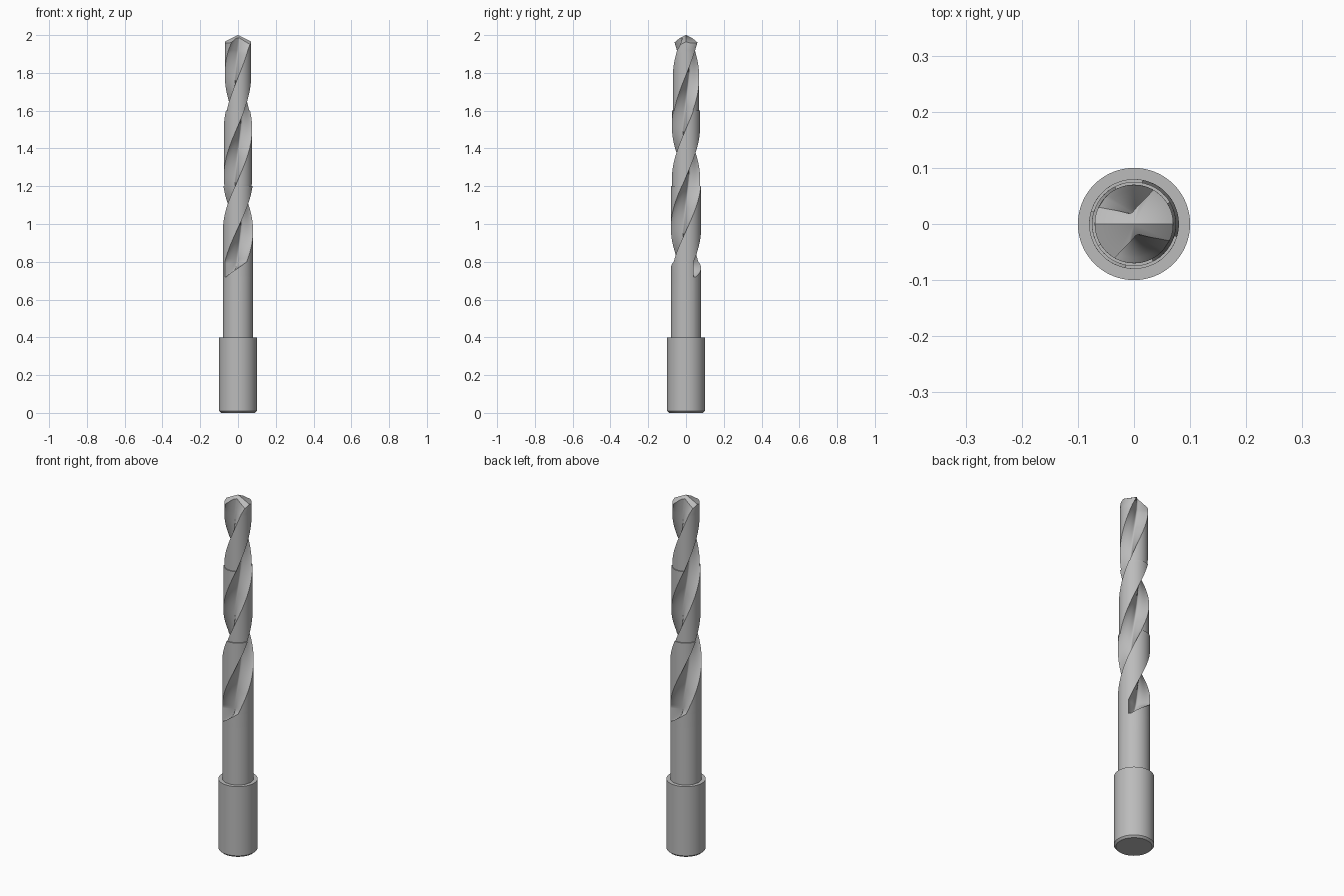
import bpy
import bmesh
from math import sin, cos, pi, radians, sqrt

cube = bpy.data.objects.get("Cube")
if cube:
    bpy.data.objects.remove(cube)

steel = bpy.data.materials.new("steel_grey")
steel.use_nodes = True
STEEL = (0.5, 0.5, 0.5, 1)
steel.diffuse_color = STEEL
steel.node_tree.nodes["Principled BSDF"].inputs["Base Color"].default_value = STEEL

BODY_R, CORE = 0.08, 0.02      # widest fluted radius, web radius
LIP, HEEL = 60, 155            # flute limits in degrees at the tip
TWIST = 333                    # degrees per unit of height
RUNOUT, FLUTE_END, TIP = 0.8, 0.72, 1.97


def finish(bm, name):
    bmesh.ops.recalc_face_normals(bm, faces=bm.faces)
    mesh = bpy.data.meshes.new(name)
    bm.to_mesh(mesh)
    bm.free()
    obj = bpy.data.objects.new(name, mesh)
    bpy.context.collection.objects.link(obj)
    mesh.materials.append(steel)
    bpy.ops.object.select_all(action='DESELECT')
    obj.select_set(True)
    bpy.context.view_layer.objects.active = obj
    bpy.ops.object.shade_smooth_by_angle(angle=radians(30))
    return obj


def section(z, radius):
    """Two-flute cross-section at height z, as (x, y) points."""
    fade = min(1, max(0, (RUNOUT - z) / (RUNOUT - FLUTE_END)))
    width = (HEEL - LIP) * (1 - 0.9 * fade)
    depth = (BODY_R - CORE) * sqrt(1 - fade * fade)
    turn = (max(z, RUNOUT) - TIP) * TWIST
    points = []
    for half in (0, 180):
        # hollow flute from the cutting lip to the heel
        for i in range(28):
            u = sin(pi * (i / 28 - 0.5))
            r = min(radius, BODY_R - depth * sqrt(1 - u * u))
            points.append((LIP + width * (u + 1) / 2 + half, r))
        # round land from the heel to the next lip
        start = LIP + width
        for i in range(17):
            points.append((start + (LIP + 180 - start) * i / 17 + half, radius))
    return [(r * cos(radians(a + turn)), r * sin(radians(a + turn))) for a, r in points]


def tip_height(x, y):
    """Four-facet point: a main and a relief plane on each lip."""
    main, relief = 0.5 * x + 0.35 * y, 0.6 * y - 0.5 * x
    return 2 - max(abs(main), abs(relief))


# Stepped, fluted body
bm = bmesh.new()
rings = []


def add_ring(points):
    ring = [bm.verts.new(p) for p in points]
    if rings:
        last = rings[-1]
        for i in range(len(ring)):
            j = (i + 1) % len(ring)
            bm.faces.new((last[i], last[j], ring[j], ring[i]))
    rings.append(ring)


layers = [(0.39, BODY_R), (0.6, BODY_R)]
layers += [(FLUTE_END + 0.005 * i, BODY_R) for i in range(16)]
for bottom, top, radius in ((RUNOUT, 1.2, BODY_R), (1.2, 1.6, 0.075), (1.6, 1.92, 0.07)):
    count = round((top - bottom) / 0.016)
    layers += [(bottom + (top - bottom) * i / count, radius) for i in range(count + 1)]
for z, radius in layers:
    add_ring([(x, y, z) for x, y in section(z, radius)])

# Pointed tip closing the body
add_ring([(x, y, tip_height(x, y)) for x, y in section(TIP, 0.07)])
apex = bm.verts.new((0, 0, 2))
edge = rings[-1]
for i in range(len(edge)):
    bm.faces.new((edge[i], edge[(i + 1) % len(edge)], apex))
bm.faces.new(rings[0][::-1])
bmesh.ops.remove_doubles(bm, verts=bm.verts, dist=1e-6)
finish(bm, "fluted_body")

# Shank with a chamfered foot
bm = bmesh.new()
bmesh.ops.create_cone(bm, cap_ends=True, segments=64, radius1=0.1, radius2=0.1, depth=0.4)
bmesh.ops.translate(bm, verts=bm.verts, vec=(0, 0, 0.2))
foot = [e for e in bm.edges if all(v.co.z < 0.01 for v in e.verts)]
bmesh.ops.bevel(bm, geom=foot, offset=0.01, segments=1, affect='EDGES')
finish(bm, "shank")
